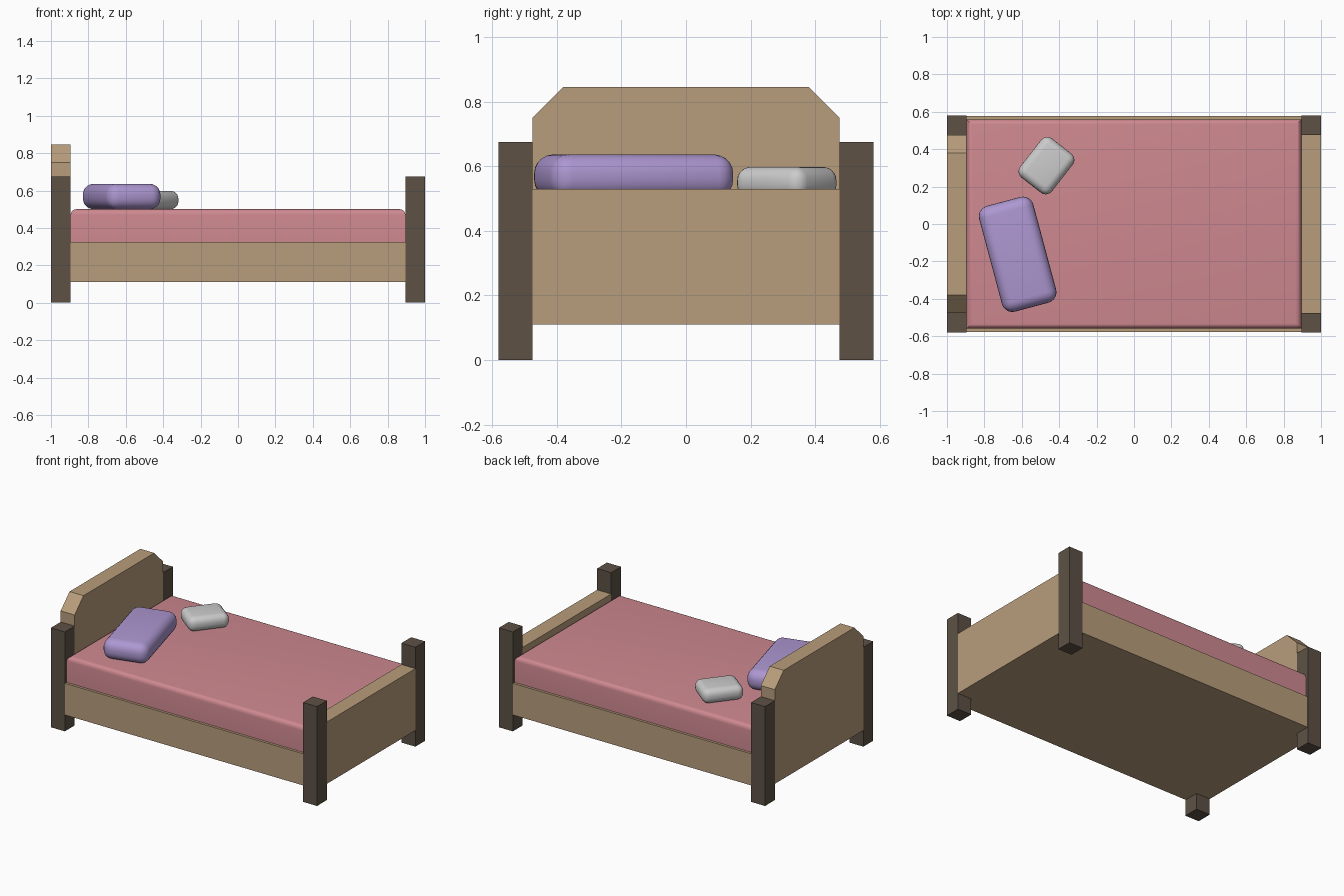
import bpy, bmesh
from math import radians
from mathutils import Matrix

if "Cube" in bpy.data.objects:
    bpy.data.objects.remove(bpy.data.objects["Cube"])


def material(name, rgb):
    m = bpy.data.materials.new(name)
    m.diffuse_color = (*rgb, 1)
    m.use_nodes = True
    m.node_tree.nodes["Principled BSDF"].inputs["Base Color"].default_value = m.diffuse_color
    return m


WOOD = material("light_wood", (0.48, 0.34, 0.20))
DARK = material("dark_wood", (0.11, 0.083, 0.06))
ROSE = material("rose_fabric", (0.62, 0.25, 0.28))
LILAC = material("lilac_fabric", (0.42, 0.31, 0.64))


def finish(bm, name, mat):
    bmesh.ops.recalc_face_normals(bm, faces=bm.faces)
    mesh = bpy.data.meshes.new(name)
    bm.to_mesh(mesh)
    bm.free()
    obj = bpy.data.objects.new(name, mesh)
    bpy.context.collection.objects.link(obj)
    if mat:
        mesh.materials.append(mat)
    return obj


def box(name, lo, hi, mat, round_top=0):
    bm = bmesh.new()
    size = [b - a for a, b in zip(lo, hi)]
    mid = [(a + b) / 2 for a, b in zip(lo, hi)]
    bmesh.ops.create_cube(bm, size=1, matrix=Matrix.Translation(mid) @ Matrix.Diagonal((*size, 1)))
    if round_top:
        top = [e for e in bm.edges if all(v.co.z > mid[2] for v in e.verts)]
        bmesh.ops.bevel(bm, geom=top, offset=round_top, segments=5, profile=0.5, affect='EDGES')
    return finish(bm, name, mat)


def smooth(obj, angle=35):
    bpy.ops.object.select_all(action='DESELECT')
    obj.select_set(True)
    bpy.context.view_layer.objects.active = obj
    bpy.ops.object.shade_smooth_by_angle(angle=radians(angle))


def pillow(name, centre, size, turn, radius, mat):
    bm = bmesh.new()
    bmesh.ops.create_cube(bm, size=1, matrix=Matrix.Diagonal((*size, 1)))
    bmesh.ops.bevel(bm, geom=bm.edges[:], offset=radius, segments=5, profile=0.5, affect='EDGES')
    obj = finish(bm, name, mat)
    obj.location = centre
    obj.rotation_euler.z = radians(turn)
    smooth(obj)


# Four corner posts
for end, sx in (("head", -1), ("foot", 1)):
    for side, sy in (("front", -1), ("back", 1)):
        xs, ys = sorted((sx * 0.895, sx)), sorted((sy * 0.475, sy * 0.58))
        box(f"{end}_{side}_post", (xs[0], ys[0], 0), (xs[1], ys[1], 0.675), DARK)

# Bed base and footboard
box("bed_base", (-0.895, -0.577, 0.11), (0.895, 0.577, 0.325), WOOD)
box("footboard", (0.895, -0.475, 0.11), (1, 0.475, 0.53), WOOD)

# Headboard with clipped top corners
outline = [(-0.475, 0.11), (0.475, 0.11), (0.475, 0.75), (0.38, 0.845), (-0.38, 0.845), (-0.475, 0.75)]
bm = bmesh.new()
face = bm.faces.new([bm.verts.new((-1, y, z)) for y, z in outline])
ext = bmesh.ops.extrude_face_region(bm, geom=[face], use_keep_orig=True)
bmesh.ops.translate(bm, vec=(0.105, 0, 0), verts=[g for g in ext["geom"] if isinstance(g, bmesh.types.BMVert)])
finish(bm, "headboard", WOOD)

# Mattress
smooth(box("mattress", (-0.895, -0.56, 0.325), (0.895, 0.56, 0.5), ROSE, round_top=0.03))

# Pillows
pillow("large_pillow", (-0.622, -0.162, 0.568), (0.30, 0.585, 0.136), 15, 0.058, LILAC)
pillow("small_pillow", (-0.468, 0.312, 0.549), (0.215, 0.265, 0.098), -38, 0.042, None)
